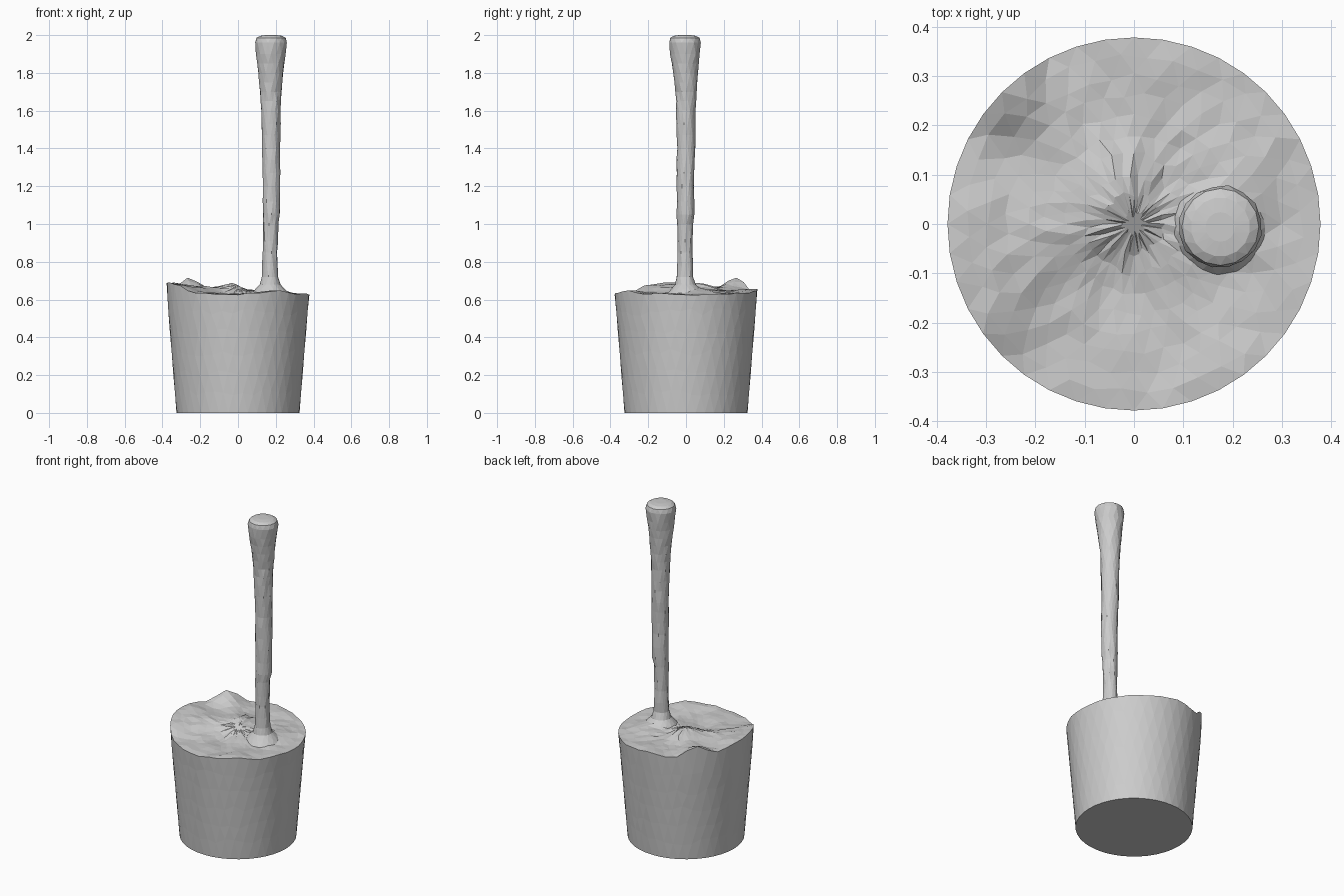
import bpy, bmesh, random
from math import sin, cos, pi, exp, hypot

if "Cube" in bpy.data.objects:
    bpy.data.objects.remove(bpy.data.objects["Cube"])

random.seed(4)


def loft(name, rings, smooth=False):
    """Skin equal-length rings with staggered triangles and cap both ends."""
    bm = bmesh.new()
    rows = [[bm.verts.new(p) for p in ring] for ring in rings]
    n = len(rows[0])
    for k in range(len(rows) - 1):
        a, b = rows[k], rows[k + 1]
        for i in range(n):
            j = (i + 1) % n
            if k % 2 == 0:
                bm.faces.new((a[i], a[j], b[i]))
                bm.faces.new((a[j], b[j], b[i]))
            else:
                bm.faces.new((a[i], a[j], b[j]))
                bm.faces.new((a[i], b[j], b[i]))
    bm.faces.new(rows[0][::-1])
    bm.faces.new(rows[-1])
    bmesh.ops.recalc_face_normals(bm, faces=bm.faces)
    mesh = bpy.data.meshes.new(name)
    bm.to_mesh(mesh)
    bm.free()
    ob = bpy.data.objects.new(name, mesh)
    bpy.context.collection.objects.link(ob)
    return ob


# Uneven surface of the contents: soft bumps (x, y, height, spread)
BUMPS = [(-0.27, 0.27, 0.085, 0.06), (-0.36, -0.15, 0.055, 0.11),
         (-0.37, 0.06, 0.045, 0.10), (-0.03, 0.09, 0.04, 0.06),
         (-0.02, 0.0, 0.025, 0.05), (-0.16, 0.0, 0.03, 0.07),
         (0.0, 0.36, 0.025, 0.13), (0.20, -0.32, 0.02, 0.07),
         (0.18, 0.12, 0.02, 0.07), (-0.02, -0.12, -0.01, 0.06),
         (-0.15, 0.17, 0.02, 0.06)]


def surface(x, y):
    z = 0.628 + 0.004 * sin(23 * x + 3) * sin(19 * y)
    for bx, by, h, s in BUMPS:
        z += h * exp(-((x - bx) ** 2 + (y - by) ** 2) / (2 * s * s))
    return z + 0.035 * exp(-(hypot(x - 0.17, y) / 0.075) ** 2)


# Tapered bucket with its filled, lumpy top in one solid
N = 40
rings = []
for k in range(6):
    f = k / 6
    off = 0.5 * (k % 2)
    rings.append([(r * cos(a), r * sin(a), z) for i in range(N)
                  for a in [2 * pi * (i + off) / N]
                  for z in [0.64 * f + (random.uniform(-0.02, 0.02) if k else 0)]
                  for r in [0.326 + 0.052 * z / 0.64]])
for k, r0 in enumerate([0.378, 0.34, 0.30, 0.26, 0.22, 0.18, 0.14, 0.10, 0.06, 0.02]):
    ring = []
    for i in range(N):
        a = 2 * pi * (i + 0.5 * (k % 2)) / N
        r = r0 + (random.uniform(-0.008, 0.008) if k else 0)
        x, y = r * cos(a), r * sin(a)
        ring.append((x, y, surface(x, y) + random.uniform(-0.004, 0.004)))
    rings.append(ring)
loft("filled_bucket", rings)

# Handle: (z, centre x, centre y, radius), flared at the foot and at the knob
STATIONS = [(0.62, 0.17, 0, 0.11), (0.655, 0.17, 0, 0.08), (0.68, 0.17, -0.003, 0.055),
            (0.72, 0.17, -0.005, 0.043), (0.85, 0.17, -0.005, 0.039),
            (1.0, 0.172, -0.005, 0.041), (1.05, 0.177, -0.003, 0.046),
            (1.2, 0.177, -0.003, 0.046), (1.4, 0.175, 0.0, 0.048),
            (1.6, 0.174, 0.0, 0.052), (1.7, 0.173, 0.0, 0.056),
            (1.8, 0.173, -0.003, 0.066), (1.9, 0.174, -0.005, 0.078),
            (1.96, 0.175, -0.006, 0.084), (1.985, 0.175, -0.006, 0.078),
            (1.996, 0.175, -0.006, 0.06), (2.0, 0.175, -0.006, 0.03)]


def station(z):
    for a, b in zip(STATIONS, STATIONS[1:]):
        if z <= b[0]:
            t = (z - a[0]) / (b[0] - a[0])
            return [p + t * (q - p) for p, q in zip(a[1:], b[1:])]


levels = sorted({s[0] for s in STATIONS} | {0.78, 0.91, 1.12, 1.27, 1.34, 1.47, 1.53, 1.65, 1.75, 1.85})
M = 16
rings = []
for k, z in enumerate(levels):
    cx, cy, r = station(z)
    ring = []
    for i in range(M):
        a = 2 * pi * (i + 0.5 * (k % 2)) / M
        rr = r + (random.uniform(-0.0025, 0.0025) if 0.7 < z < 1.97 else 0)
        ring.append((cx + rr * cos(a), cy + rr * sin(a), z))
    rings.append(ring)
loft("handle", rings)
